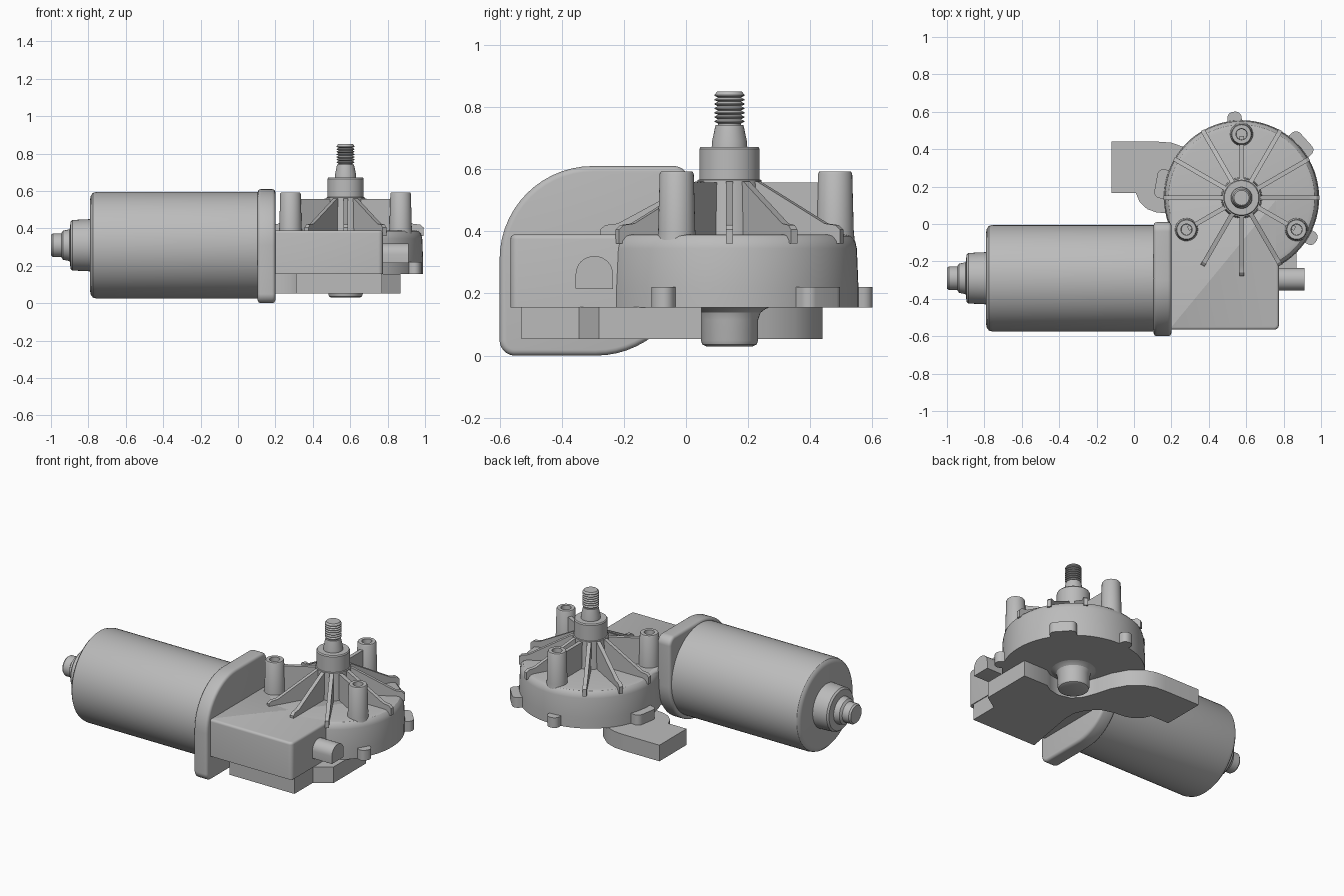
import bpy, bmesh
from math import sin, cos, pi, radians
from mathutils import Matrix, Vector

if "Cube" in bpy.data.objects:
    bpy.data.objects.remove(bpy.data.objects["Cube"], do_unlink=True)

metal = bpy.data.materials.new("grey_metal")
metal.use_nodes = True
GREY = (0.5, 0.5, 0.5, 1)
metal.diffuse_color = GREY
metal.node_tree.nodes["Principled BSDF"].inputs["Base Color"].default_value = GREY

parts = []
UP = Matrix.Identity(4)
# Local x, y, z become world y, z, x
ALONG_X = Matrix(((0, 0, 1, 0), (1, 0, 0, 0), (0, 1, 0, 0), (0, 0, 0, 1)))
HUB = Vector((0.575, 0.14, 0))


def finish(name, bm, matrix):
    bmesh.ops.recalc_face_normals(bm, faces=bm.faces)
    bm.transform(matrix)
    mesh = bpy.data.meshes.new(name)
    bm.to_mesh(mesh)
    bm.free()
    mesh.materials.append(metal)
    ob = bpy.data.objects.new(name, mesh)
    bpy.context.collection.objects.link(ob)
    parts.append(ob)
    return ob


def lathe(name, profile, matrix, seg=48):
    """Turn (radius, height) points around the local z axis."""
    bm = bmesh.new()
    rings = []
    for r, h in profile:
        rings.append([bm.verts.new((r * cos(2 * pi * i / seg), r * sin(2 * pi * i / seg), h))
                      for i in range(seg)])
    for a, b in zip(rings, rings[1:]):
        for i in range(seg):
            j = (i + 1) % seg
            bm.faces.new((a[i], a[j], b[j], b[i]))
    bm.faces.new(rings[0])
    bm.faces.new(rings[-1])
    return finish(name, bm, matrix)


def prism(name, outline, low, high, matrix=UP, bevel=0, bevel_ends=(True, True)):
    """Extrude an outline along local z, rounding the rims if asked."""
    bm = bmesh.new()
    base = bm.faces.new([bm.verts.new((x, y, low)) for x, y in outline])
    new = bmesh.ops.extrude_face_region(bm, geom=[base])["geom"]
    bmesh.ops.translate(bm, vec=(0, 0, high - low),
                        verts=[g for g in new if isinstance(g, bmesh.types.BMVert)])
    if bevel:
        rim = [e for e in bm.edges if any(
            use and all(abs(v.co.z - h) < 1e-5 for v in e.verts)
            for use, h in zip(bevel_ends, (low, high)))]
        bmesh.ops.bevel(bm, geom=rim, offset=bevel, segments=4, profile=0.5, affect='EDGES')
    return finish(name, bm, matrix)


def rounded_rect(x0, y0, x1, y1, radii, n=14):
    """Corner radii run from lower left, counter-clockwise."""
    pts = []
    corners = ((x0, y0, 1, 1), (x1, y0, -1, 1), (x1, y1, -1, -1), (x0, y1, 1, -1))
    for k, ((x, y, sx, sy), r) in enumerate(zip(corners, radii)):
        for i in range(n + 1):
            a = pi + k * pi / 2 + i * pi / 2 / n
            pts.append((x + sx * r + r * cos(a), y + sy * r + r * sin(a)))
    return pts


def at(x, y, z=0):
    return Matrix.Translation((x, y, z))


# Motor can with stepped rear bearing cap
motor_axis = at(0, -0.29, 0.31) @ ALONG_X
lathe("motor_can", [(0.25, -0.79), (0.268, -0.786), (0.28, -0.775), (0.285, -0.755),
                    (0.285, 0.13)], motor_axis, 72)
lathe("rear_bearing_cap", [(0.055, -1.0), (0.063, -0.99), (0.063, -0.945), (0.078, -0.935),
                           (0.085, -0.9), (0.125, -0.895), (0.135, -0.885),
                           (0.14, -0.78)], motor_axis)

# Flange: two opposite corners fully rounded, two nearly square
prism("motor_flange", rounded_rect(-0.6, 0.0, 0.01, 0.61, (0.05, 0.3, 0.05, 0.3)),
      0.105, 0.2, ALONG_X, 0.018)

# Gearbox housing
prism("worm_housing", rounded_rect(0.19, -0.565, 0.775, 0.14, (0.01, 0.025, 0.01, 0.01), 4),
      0.155, 0.39, UP, 0.015, (False, True))
lathe("gear_housing", [(0.415, 0.155), (0.415, 0.22), (0.41, 0.345), (0.404, 0.37),
                       (0.39, 0.385), (0.37, 0.39)], Matrix.Translation(HUB), 72)

# Cable outlet with arched top
prism("cable_outlet", rounded_rect(-0.355, 0.215, -0.235, 0.32, (0.001, 0.001, 0.058, 0.058), 8),
      0.7, 0.912, ALONG_X)

# Output hub, collar and threaded shaft
lathe("output_hub", [(0.11, 0.38), (0.103, 0.565), (0.097, 0.567), (0.097, 0.665),
                     (0.092, 0.672), (0.06, 0.672)], Matrix.Translation(HUB))
lathe("shaft_collar", [(0.058, 0.66), (0.056, 0.69), (0.045, 0.742), (0.03, 0.742)],
      Matrix.Translation(HUB))
thread = [(0.036, 0.735)]
for k in range(7):
    z = 0.747 + k * 0.014
    thread += [(0.037, z), (0.048, z + 0.005), (0.048, z + 0.008)]
thread += [(0.04, 0.85)]
lathe("threaded_shaft", thread, Matrix.Translation(HUB), 32)

# Lower bearing boss with a fillet into the housing
lathe("lower_boss", [(0.075, 0.03), (0.087, 0.035), (0.092, 0.048), (0.092, 0.115),
                     (0.1, 0.138), (0.115, 0.15), (0.135, 0.157)], Matrix.Translation(HUB))

# Radial ribs: every third one is a tall web joining the hub to a post
slope = [(0.07, 0.37), (0.07, 0.565), (0.11, 0.56), (0.36, 0.425), (0.4, 0.42),
         (0.417, 0.405), (0.417, 0.36)]
web = [(0.07, 0.37), (0.07, 0.557), (0.33, 0.557), (0.33, 0.37)]
UPRIGHT = Matrix.Rotation(pi / 2, 4, 'X')
for k in range(12):
    turn = Matrix.Translation(HUB) @ Matrix.Rotation(radians(30 * k), 4, 'Z')
    if k in (3, 7, 11):
        prism(f"post_web_{k}", web, -0.012, 0.012, turn @ UPRIGHT)
        lathe(f"mounting_post_{k}", [(0.063, 0.37), (0.06, 0.4), (0.055, 0.585), (0.051, 0.592),
                                     (0.03, 0.592), (0.028, 0.53)],
              turn @ at(0.34, 0), 32)
    else:
        prism(f"rib_{k}", slope, -0.012, 0.012, turn @ UPRIGHT)

# Cover tabs around the lower rim: angle, half width, reach
for name, angle, half, reach in (("back", 95, 0.038, 0.462), ("back_left", 42, 0.078, 0.465),
                                 ("left", -30, 0.038, 0.462), ("right", 170, 0.078, 0.465)):
    turn = Matrix.Translation(HUB) @ Matrix.Rotation(radians(angle), 4, 'Z')
    prism(f"cover_tab_{name}", rounded_rect(0.36, -half, reach, half, (0.005, 0.033, 0.033, 0.005), 6),
          0.155, 0.22, turn)

# Flat bracket below the housing, with a curved arm ending in a square connector
bracket = [(-0.12, 0.44), (-0.12, 0.165), (0.01, 0.165), (0.03, 0.118), (0.07, 0.08),
           (0.12, 0.062), (0.2, 0.055), (0.28, 0.03), (0.34, -0.03), (0.37, -0.1),
           (0.37, -0.18), (0.31, -0.53), (0.77, -0.53), (0.77, -0.345), (0.87, -0.28),
           (0.87, 0.05), (0.7, 0.05), (0.65, 0.02), (0.575, 0.005), (0.5, 0.025),
           (0.45, 0.08), (0.42, 0.16), (0.39, 0.26), (0.34, 0.35), (0.27, 0.41),
           (0.2, 0.435), (0.13, 0.44)]
prism("lower_bracket", bracket, 0.053, 0.156)

# Smooth curved walls, keep edges crisp
bpy.ops.object.select_all(action='DESELECT')
for ob in parts:
    ob.select_set(True)
bpy.context.view_layer.objects.active = parts[0]
bpy.ops.object.shade_smooth_by_angle(angle=radians(32))
